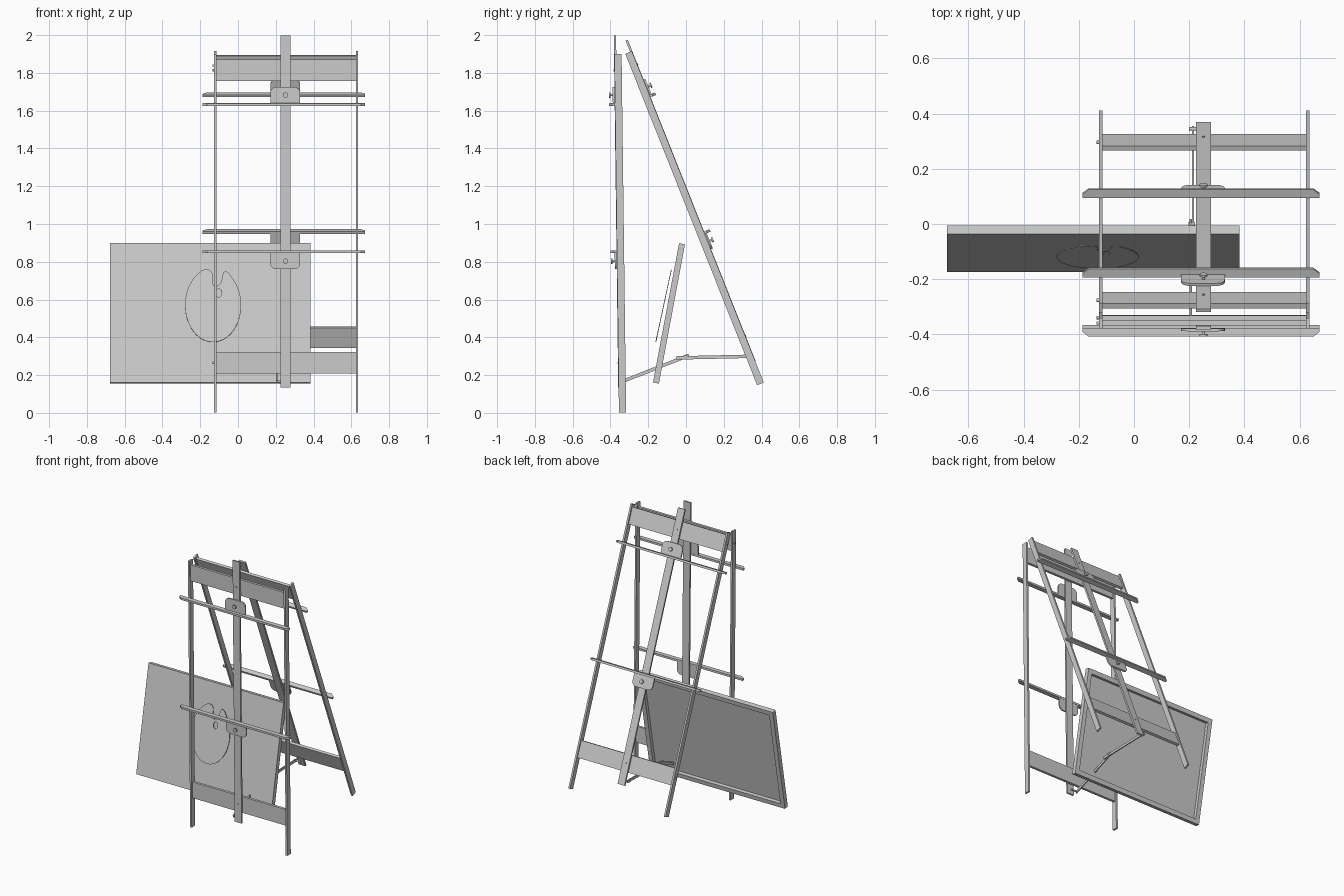
import bpy, bmesh, math
from mathutils import Matrix, Vector

cube = bpy.data.objects.get("Cube")
if cube:
    bpy.data.objects.remove(cube, do_unlink=True)

grey = bpy.data.materials.new("plain grey")
grey.use_nodes = True
COLOR = (0.6, 0.6, 0.6, 1)
grey.diffuse_color = COLOR
grey.node_tree.nodes["Principled BSDF"].inputs["Base Color"].default_value = COLOR


def finish(name, bm, matrix):
    bmesh.ops.recalc_face_normals(bm, faces=bm.faces)
    mesh = bpy.data.meshes.new(name)
    bm.to_mesh(mesh)
    bm.free()
    mesh.materials.append(grey)
    obj = bpy.data.objects.new(name, mesh)
    bpy.context.collection.objects.link(obj)
    obj.matrix_world = matrix
    return obj


def prism(name, points, push, matrix):
    """Extrude a flat outline along a vector."""
    bm = bmesh.new()
    face = bm.faces.new([bm.verts.new(p) for p in points])
    new = bmesh.ops.extrude_face_region(bm, geom=[face])["geom"]
    bmesh.ops.translate(bm, vec=push, verts=[v for v in new if isinstance(v, bmesh.types.BMVert)])
    return finish(name, bm, matrix)


def box(name, x, y, z, matrix):
    outline = [(x[0], y[0], z[0]), (x[1], y[0], z[0]), (x[1], y[1], z[0]), (x[0], y[1], z[0])]
    return prism(name, outline, (0, 0, z[1] - z[0]), matrix)


def rod(name, start, end, radius, matrix):
    a, b = Vector(start), Vector(end)
    turn = (b - a).to_track_quat("Z", "Y").to_matrix().to_4x4()
    bm = bmesh.new()
    bmesh.ops.create_cone(bm, cap_ends=True, segments=16, radius1=radius, radius2=radius,
                          depth=(b - a).length, matrix=Matrix.Translation((a + b) / 2) @ turn)
    for f in bm.faces:
        f.smooth = len(f.verts) == 4
    for e in bm.edges:
        e.smooth = all(len(f.verts) == 4 for f in e.link_faces)
    return finish(name, bm, matrix)


def plane_matrix(base, top):
    """Local z runs from base to top, local x stays world x."""
    up = (Vector(top) - Vector(base)).normalized()
    right = Vector((1, 0, 0))
    m = Matrix((right, up.cross(right), up)).transposed().to_4x4()
    m.translation = base
    return m


MID = 0.252
LEGS = (-0.121, 0.63)


def easel_side(side, base, top, out, mast):
    m = plane_matrix(base, top)
    length = (Vector(top) - Vector(base)).length
    # Legs and cross boards
    for label, x in zip(("right", "left"), LEGS):
        box(f"{side}_{label}_leg", (x - 0.0065, x + 0.0065), (-0.019, 0.019), (0, length), m)
    for label, z in (("lower", 0.207), ("upper", 1.755)):
        box(f"{side}_{label}_board", LEGS, (-0.009, 0.009), (z, z + 0.115), m)
        mid = z + 0.058
        rod(f"{side}_{label}_leg_bolt", (-0.136, 0, mid), (-0.12, 0, mid), 0.006, m)
        rod(f"{side}_{label}_mast_bolt", (MID, 0, mid), (MID, out * 0.024, mid), 0.005, m)
    # Sliding mast
    box(f"{side}_mast", (MID - 0.027, MID + 0.027), (out * 0.009, out * 0.021), mast, m)
    # Canvas holders: chamfered bar, rounded clip plate and knob
    for label, z, way in (("lower", 0.853, -1), ("upper", 1.632, 1)):
        bar = [(-0.187, 0.02), (0.673, 0.02), (0.673, 0.034), (0.65, 0.052), (-0.164, 0.052), (-0.187, 0.034)]
        prism(f"{side}_{label}_holder_bar", [(x, out * n, z - 0.007) for x, n in bar], (0, 0, 0.014), m)
        half, tall, r = 0.079, 0.093, 0.032
        arc = [(half - r + r * math.cos(math.radians(a)), tall - r + r * math.sin(math.radians(a)))
               for a in range(0, 91, 15)]
        shape = [(half, 0)] + arc + [(-x, h) for x, h in reversed(arc)] + [(-half, 0)]
        prism(f"{side}_{label}_clip", [(MID - 0.002 + x, out * 0.021, z + way * h) for x, h in shape],
              (0, out * 0.01, 0), m)
        k = z + way * 0.05
        rod(f"{side}_{label}_knob_stem", (MID, out * 0.02, k), (MID, out * 0.045, k), 0.006, m)
        rod(f"{side}_{label}_knob", (MID, out * 0.042, k), (MID, out * 0.05, k), 0.014, m)


easel_side("front", (0, -0.336, 0.001), (0, -0.36, 1.9), -1, (0.135, 1.998))
easel_side("back", (0, 0.394, 0.154), (0, -0.304, 1.908), 1, (0.12, 1.952))

# Folding stay between the two masts
def stay(name, x, a, b):
    m = plane_matrix((0, *a), (0, *b))
    length = (Vector(b) - Vector(a)).length
    box(name, (x, x + 0.008), (-0.009, 0.009), (0, length), m)


WORLD = Matrix.Identity(4)
stay("front_stay", 0.202, (-0.345, 0.163), (0.015, 0.305))
stay("back_stay", 0.21, (-0.05, 0.291), (0.355, 0.3))
rod("stay_hinge_pin", (0.198, 0, 0.299), (0.222, 0, 0.299), 0.008, WORLD)
rod("front_stay_pin", (0.2, -0.338, 0.166), (MID, -0.338, 0.166), 0.006, WORLD)
rod("back_stay_pin", (0.2, 0.345, 0.299), (MID, 0.345, 0.299), 0.006, WORLD)

# Canvas with a recessed back
cm = plane_matrix((0, -0.159, 0.158), (0, -0.021, 0.896))
canvas = box("canvas", (-0.677, 0.383), (-0.016, 0.016), (0, 0.75), cm)
bm = bmesh.new()
bm.from_mesh(canvas.data)
back = max(bm.faces, key=lambda f: f.normal.y)
bmesh.ops.inset_region(bm, faces=[back], thickness=0.045)
rim = bmesh.ops.extrude_face_region(bm, geom=[back])["geom"]
bmesh.ops.translate(bm, vec=(0, -0.024, 0), verts=[v for v in rim if isinstance(v, bmesh.types.BMVert)])
bmesh.ops.delete(bm, geom=[back], context="FACES_ONLY")
bm.to_mesh(canvas.data)
bm.free()

# Paint palette with a notch and a thumb hole
curve = bpy.data.curves.new("palette", "CURVE")
curve.dimensions = "2D"
curve.fill_mode = "BOTH"
curve.extrude = 0.002
curve.resolution_u = 6


def spline(points):
    s = curve.splines.new("BEZIER")
    s.bezier_points.add(len(points) - 1)
    s.use_cyclic_u = True
    for p, (x, z) in zip(s.bezier_points, points):
        p.co = (x, z, 0)
        p.handle_left_type = p.handle_right_type = "AUTO"


oval = [(-0.132 + 0.148 * math.cos(math.radians(a)), 0.575 + 0.2 * math.sin(math.radians(a)))
        for a in range(105, 426, 20)]
notch = [(-0.085, 0.715), (-0.1, 0.685), (-0.127, 0.68), (-0.132, 0.71), (-0.14, 0.755)]
spline(oval + notch)
spline([(-0.102 + 0.016 * math.cos(a * math.pi / 4), 0.64 + 0.023 * math.sin(a * math.pi / 4))
        for a in range(8)])
curve.materials.append(grey)
palette = bpy.data.objects.new("palette", curve)
bpy.context.collection.objects.link(palette)
lean = math.atan2(0.085, 0.395)
palette.matrix_world = (Matrix.Translation((0, -0.16, 0.375)) @ Matrix.Rotation(math.pi / 2 - lean, 4, "X")
                        @ Matrix.Translation((0, -0.375, 0)))
bpy.context.view_layer.objects.active = palette
for o in bpy.context.selected_objects:
    o.select_set(False)
palette.select_set(True)
bpy.ops.object.convert(target="MESH")
